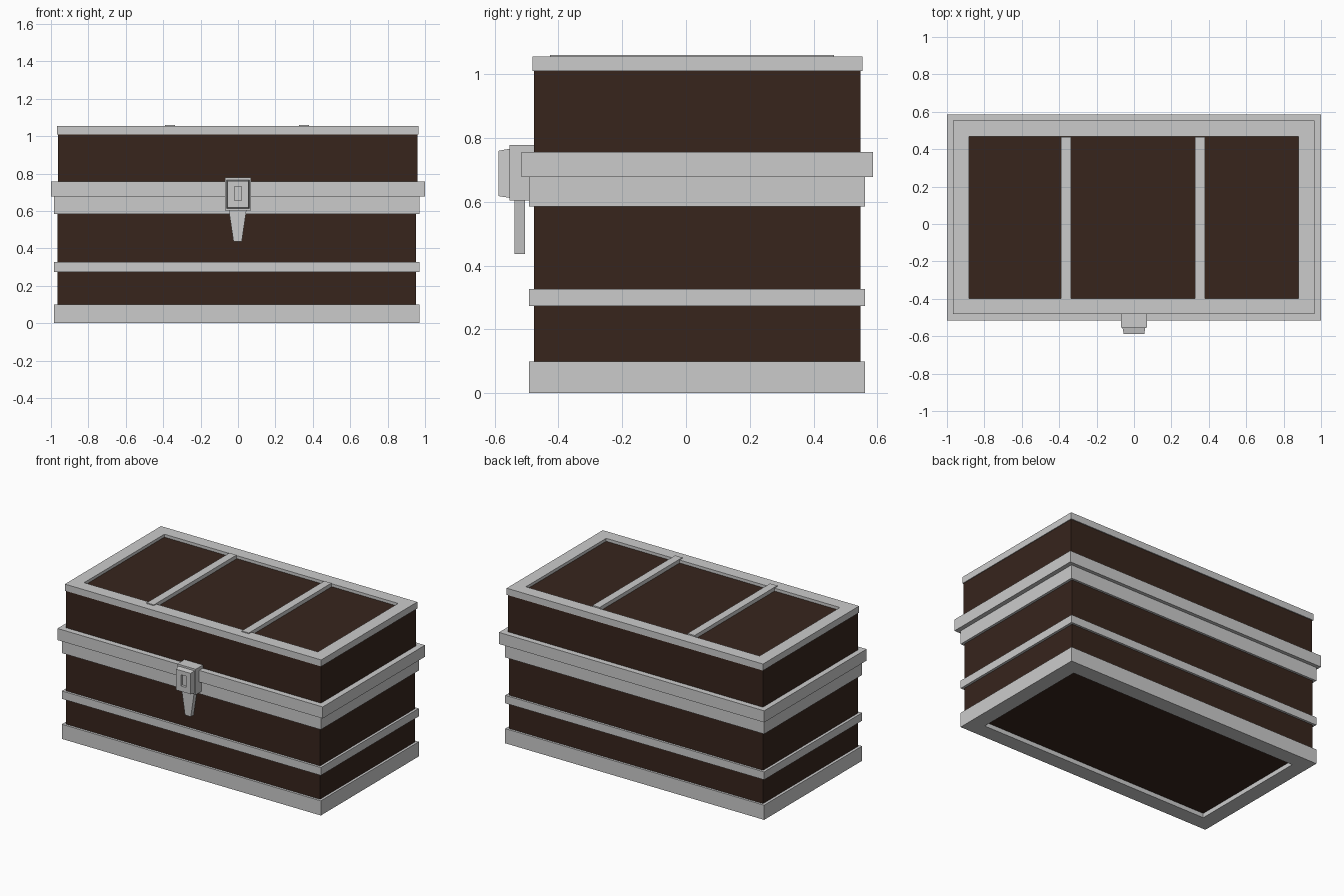
import bpy, bmesh

if "Cube" in bpy.data.objects:
    bpy.data.objects.remove(bpy.data.objects["Cube"])

wood = bpy.data.materials.new("dark_wood")
wood.diffuse_color = (0.038, 0.018, 0.012, 1)
wood.use_nodes = True
wood.node_tree.nodes["Principled BSDF"].inputs["Base Color"].default_value = wood.diffuse_color


def loft(name, rings, axis="z", mat=None, closed=False):
    """Skin rectangular rings (u0, u1, v0, v1, height); closed joins last to first."""
    bm = bmesh.new()
    loops = []
    for u0, u1, v0, v1, h in rings:
        pts = [(u0, v0), (u1, v0), (u1, v1), (u0, v1)]
        loops.append([bm.verts.new((u, v, h) if axis == "z" else (u, h, v)) for u, v in pts])
    pairs = list(zip(loops, loops[1:]))
    if closed:
        pairs.append((loops[-1], loops[0]))
    else:
        bm.faces.new(loops[0])
        bm.faces.new(loops[-1])
    for a, b in pairs:
        for i in range(4):
            j = (i + 1) % 4
            bm.faces.new((a[i], a[j], b[j], b[i]))
    bmesh.ops.recalc_face_normals(bm, faces=bm.faces)
    me = bpy.data.meshes.new(name)
    bm.to_mesh(me)
    bm.free()
    ob = bpy.data.objects.new(name, me)
    bpy.context.collection.objects.link(ob)
    if mat:
        me.materials.append(mat)
    return ob


def box(name, x, y, z, mat=None):
    return loft(name, [(*x, *y, z[0]), (*x, *y, z[1])], mat=mat)


def frame(name, x, y, z, inset):
    """Rectangular hoop with a given wall width."""
    inner = (x[0] + inset, x[1] - inset, y[0] + inset, y[1] - inset)
    outer = (*x, *y)
    return loft(name, [(*outer, z[0]), (*outer, z[1]), (*inner, z[1]), (*inner, z[0])], closed=True)


# Wooden chest and lid
box("chest_body", (-0.964, 0.953), (-0.477, 0.547), (0.03, 0.70), wood)
box("lid_body", (-0.963, 0.96), (-0.477, 0.547), (0.70, 1.035), wood)

# Metal hoops around the chest
BX, BY = (-0.983, 0.97), (-0.493, 0.562)
frame("base_band", BX, BY, (0, 0.10), 0.105)
frame("middle_band", BX, BY, (0.273, 0.327), 0.05)
frame("upper_band", BX, BY, (0.585, 0.678), 0.05)
frame("lid_rim", (-1, 1), (-0.516, 0.586), (0.678, 0.757), 0.08)
frame("top_frame", (-0.968, 0.965), (-0.482, 0.553), (1.01, 1.055), 0.085)

# Straps across the lid
for side, x in (("left", -0.363), ("right", 0.353)):
    box(f"lid_strap_{side}", (x - 0.027, x + 0.027), (-0.426, 0.464), (1.03, 1.061))

# Lock: back block, tapered face with keyhole recess, hanging tongue
loft("lock_block", [(-0.07, 0.069, 0.604, 0.779, -0.46),
                    (-0.07, 0.069, 0.604, 0.779, -0.554)], "y")
loft("lock_face", [(-0.062, 0.061, 0.612, 0.767, -0.55),
                   (-0.055, 0.055, 0.618, 0.760, -0.588),
                   (-0.019, 0.020, 0.655, 0.731, -0.588),
                   (-0.019, 0.020, 0.655, 0.731, -0.570)], "y")
loft("lock_tongue", [(-0.024, 0.020, -0.537, -0.505, 0.436),
                     (-0.050, 0.046, -0.537, -0.505, 0.61)])
